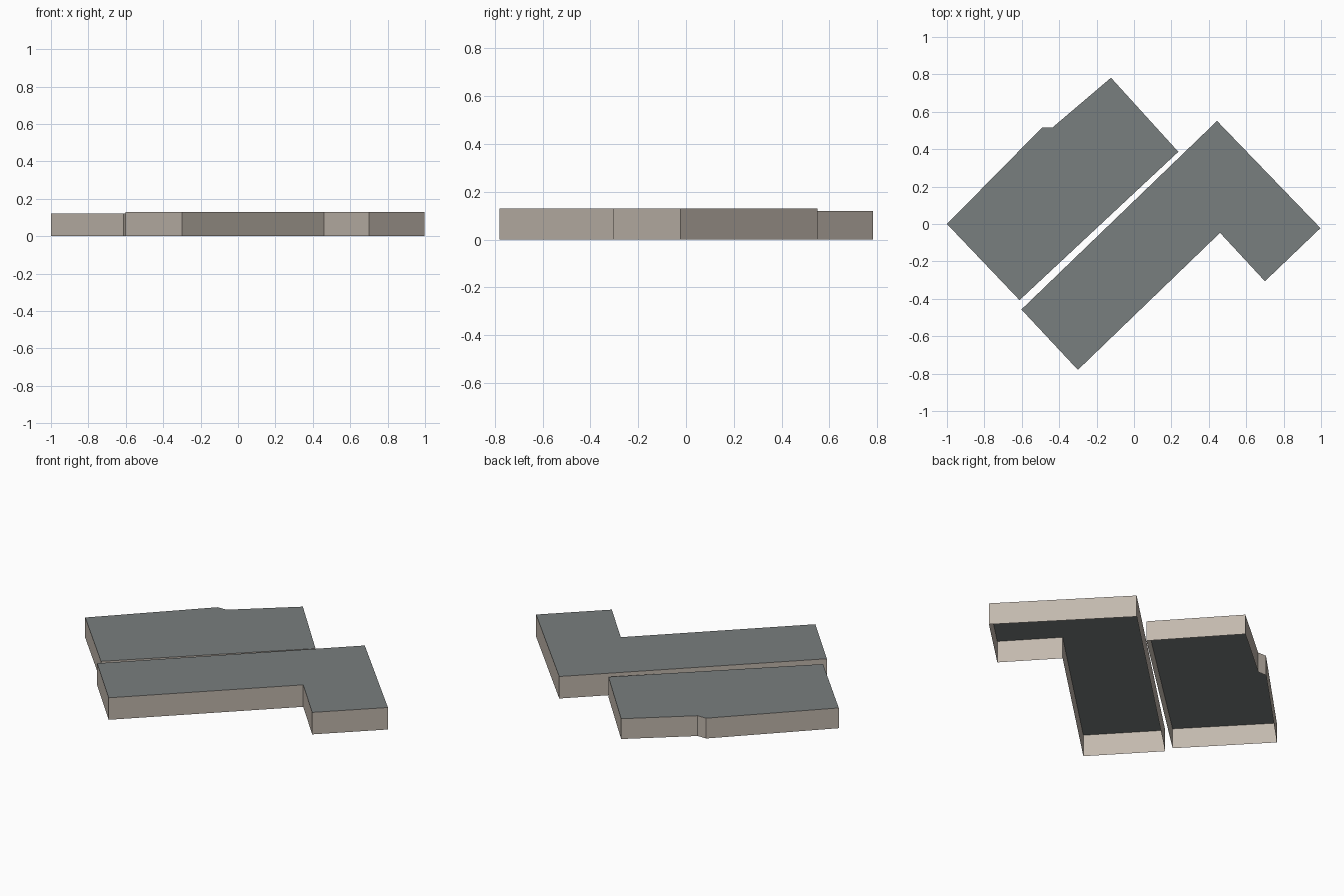
import bpy
import bmesh

cube = bpy.data.objects.get("Cube")
if cube:
    bpy.data.objects.remove(cube, do_unlink=True)


def make_material(name, rgb):
    mat = bpy.data.materials.new(name)
    mat.use_nodes = True
    color = (*rgb, 1.0)
    mat.diffuse_color = color
    mat.node_tree.nodes["Principled BSDF"].inputs["Base Color"].default_value = color
    return mat


wall_mat = make_material("warm_beige_wall", (0.54, 0.48, 0.42))
roof_mat = make_material("slate_grey_roof", (0.19, 0.21, 0.21))


def make_building(name, outline, height):
    """Flat roof over an outline with walls down to the ground, open below."""
    bm = bmesh.new()
    roof = bm.faces.new([bm.verts.new((x, y, height)) for x, y in outline])
    roof.material_index = 1
    # Drop a wall from each roof edge
    walls = bmesh.ops.extrude_edge_only(bm, edges=list(roof.edges))["geom"]
    for item in walls:
        if isinstance(item, bmesh.types.BMVert):
            item.co.z = 0.0
        elif isinstance(item, bmesh.types.BMFace):
            item.material_index = 0
    bmesh.ops.recalc_face_normals(bm, faces=bm.faces[:])
    if roof.normal.z < 0:
        bmesh.ops.reverse_faces(bm, faces=bm.faces[:])

    mesh = bpy.data.meshes.new(name)
    bm.to_mesh(mesh)
    bm.free()
    mesh.materials.append(wall_mat)
    mesh.materials.append(roof_mat)
    obj = bpy.data.objects.new(name, mesh)
    bpy.context.collection.objects.link(obj)
    return obj


# Long block with a small notch on its back edge
make_building("notched_block", [
    (-1.0, 0.0), (-0.612, -0.407), (0.237, 0.386),
    (-0.123, 0.782), (-0.437, 0.515), (-0.492, 0.515)], 0.12)

# L-shaped block, slightly taller
make_building("l_shaped_block", [
    (-0.602, -0.457), (-0.3, -0.78), (0.46, -0.047),
    (0.70, -0.306), (0.997, -0.022), (0.444, 0.551)], 0.13)
